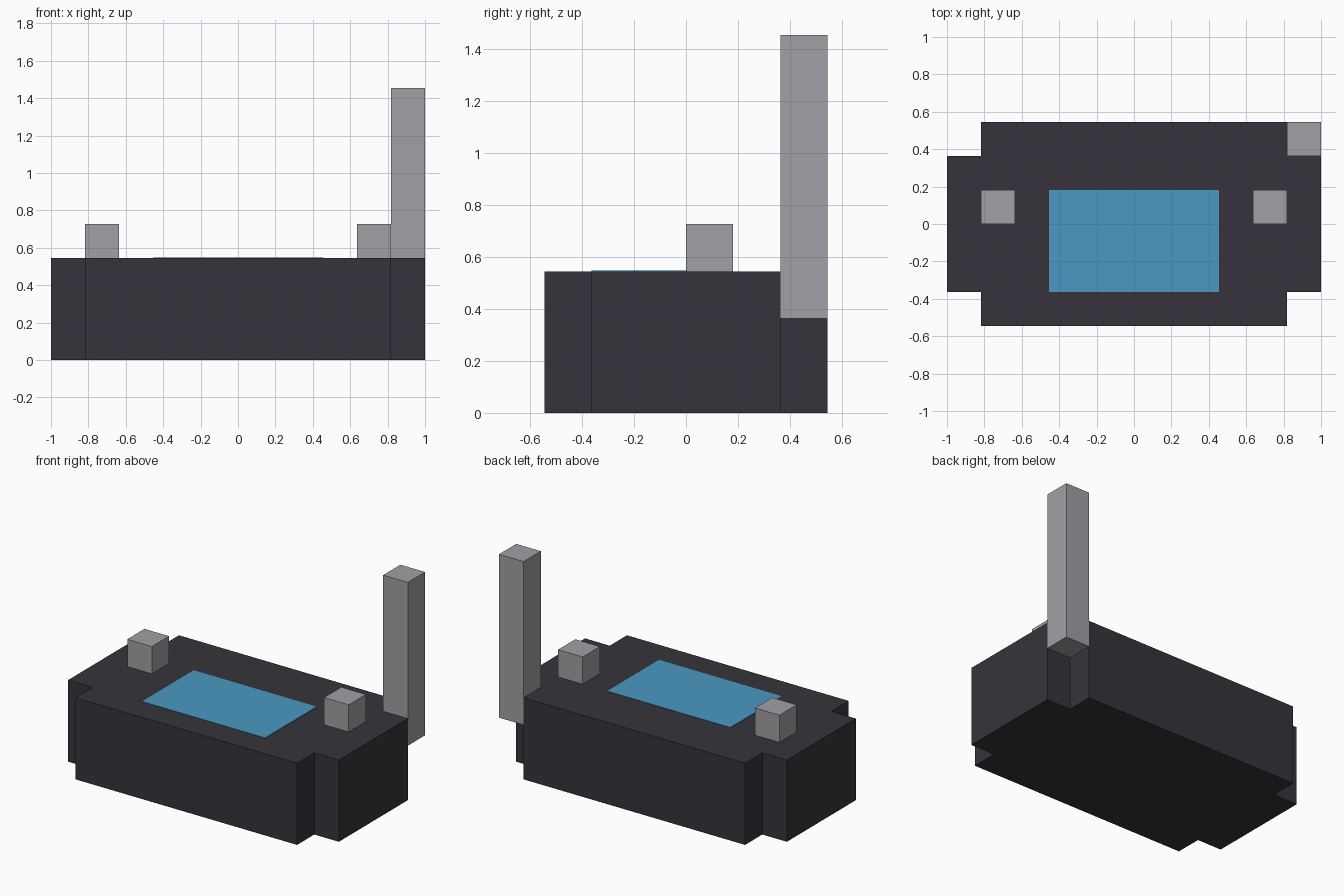
import bpy
import bmesh
from mathutils import Vector

U = 1 / 11  # module that every size is a multiple of

if "Cube" in bpy.data.objects:
    bpy.data.objects.remove(bpy.data.objects["Cube"], do_unlink=True)


def make_material(name, rgb):
    mat = bpy.data.materials.new(name)
    mat.use_nodes = True
    colour = (*rgb, 1)
    mat.diffuse_color = colour
    mat.node_tree.nodes["Principled BSDF"].inputs["Base Color"].default_value = colour
    return mat


def add_object(name, bm, mat):
    bmesh.ops.recalc_face_normals(bm, faces=bm.faces)
    mesh = bpy.data.meshes.new(name)
    bm.to_mesh(mesh)
    bm.free()
    mesh.materials.append(mat)
    obj = bpy.data.objects.new(name, mesh)
    bpy.context.collection.objects.link(obj)
    return obj


def add_box(name, low, high, mat):
    low, high = Vector(low), Vector(high)
    bm = bmesh.new()
    bmesh.ops.create_cube(bm, size=1)
    bmesh.ops.scale(bm, vec=high - low, verts=bm.verts)
    bmesh.ops.translate(bm, vec=(low + high) / 2, verts=bm.verts)
    return add_object(name, bm, mat)


charcoal = make_material("charcoal casing", (0.037, 0.034, 0.043))
grey = make_material("grey metal", (0.356, 0.356, 0.381))
blue = make_material("blue screen", (0.070, 0.314, 0.539))

# Casing: a rectangle with notched corners, extruded upwards
outer_x, inner_x, outer_y, inner_y, height = 11 * U, 9 * U, 6 * U, 4 * U, 6 * U
quarter = [(outer_x, inner_y), (inner_x, inner_y), (inner_x, outer_y)]
outline = (quarter
           + [(-x, y) for x, y in reversed(quarter)]
           + [(-x, -y) for x, y in quarter]
           + [(x, -y) for x, y in reversed(quarter)])
bm = bmesh.new()
base = bm.faces.new([bm.verts.new((x, y, 0)) for x, y in outline])
top = bmesh.ops.extrude_face_region(bm, geom=[base], use_keep_orig=True)["geom"]
bmesh.ops.translate(bm, vec=(0, 0, height),
                    verts=[v for v in top if isinstance(v, bmesh.types.BMVert)])
add_object("casing", bm, charcoal)

# Screen: thin plate on the top face
add_box("screen", (-5 * U, -4 * U, height - 0.003), (5 * U, 2 * U, height + 0.003), blue)

# Knobs on either side of the screen
for name, x in (("left_knob", 8 * U), ("right_knob", -8 * U)):
    add_box(name, (x - U, 0, height), (x + U, 2 * U, height + 2 * U), grey)

# Antenna standing in the back left notch
add_box("antenna", (inner_x, inner_y, 4 * U), (outer_x, outer_y, 16 * U), grey)
